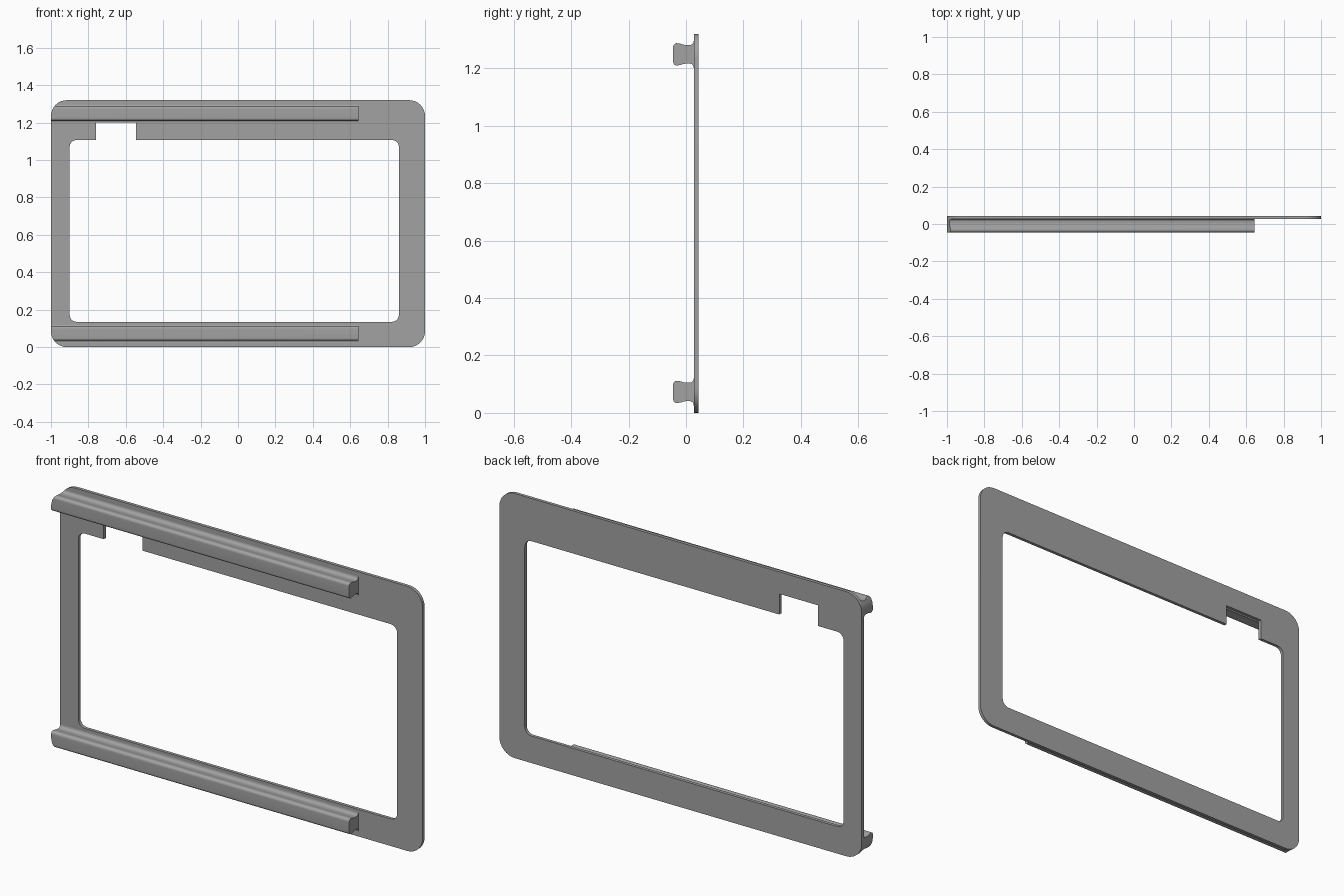
import bpy, bmesh
from math import sin, cos, pi

if "Cube" in bpy.data.objects:
    bpy.data.objects.remove(bpy.data.objects["Cube"])

grey = bpy.data.materials.new("mid grey")
grey.use_nodes = True
COLOUR = (0.36, 0.36, 0.36, 1)
grey.diffuse_color = COLOUR
grey.node_tree.nodes["Principled BSDF"].inputs["Base Color"].default_value = COLOUR

HEIGHT = 1.32
PLATE_FRONT, PLATE_BACK = 0.027, 0.043


def arc(cx, cz, r, start, end, steps=8):
    """Points along an arc, angles in quarter turns."""
    return [(cx + r * cos(a * pi / 2), cz + r * sin(a * pi / 2))
            for a in (start + (end - start) * i / steps for i in range(steps + 1))]


def rounded_rect(x0, x1, z0, z1, r):
    return (arc(x0 + r, z0 + r, r, 2, 3) + arc(x1 - r, z0 + r, r, 3, 4)
            + arc(x1 - r, z1 - r, r, 0, 1) + arc(x0 + r, z1 - r, r, 1, 2))


def prism(name, points, place, offset):
    """Extrude a closed outline; place maps its 2D points into space."""
    bm = bmesh.new()
    face = bm.faces.new([bm.verts.new(place(*p)) for p in points])
    grown = bmesh.ops.extrude_face_region(bm, geom=[face])["geom"]
    bmesh.ops.translate(bm, vec=offset,
                        verts=[v for v in grown if isinstance(v, bmesh.types.BMVert)])
    bmesh.ops.recalc_face_normals(bm, faces=bm.faces)
    mesh = bpy.data.meshes.new(name)
    bm.to_mesh(mesh)
    bm.free()
    mesh.materials.append(grey)
    obj = bpy.data.objects.new(name, mesh)
    bpy.context.collection.objects.link(obj)
    return obj


def slab(name, points, front, back):
    return prism(name, points, lambda x, z: (x, front, z), (0, back - front, 0))


def boolean(obj, cutter, operation):
    mod = obj.modifiers.new(operation.title(), "BOOLEAN")
    mod.object, mod.operation, mod.solver = cutter, operation, "EXACT"
    bpy.context.view_layer.objects.active = obj
    bpy.ops.object.modifier_apply(modifier=mod.name)


def smooth(obj):
    bpy.ops.object.select_all(action="DESELECT")
    obj.select_set(True)
    bpy.context.view_layer.objects.active = obj
    bpy.ops.object.shade_smooth_by_angle(angle=pi / 6)


# Frame plate with a rounded window and a notch in its top bar
outline = rounded_rect(-1, 1, 0, HEIGHT, 0.085)
plate = slab("frame_plate", outline, PLATE_FRONT, PLATE_BACK)
window = slab("window_cutter", rounded_rect(-0.9, 0.86, 0.135, 1.107, 0.037), -0.1, 0.1)
notch = slab("notch_cutter", [(-0.76, 1.05), (-0.545, 1.05), (-0.545, 1.21), (-0.76, 1.21)],
             -0.1, 0.1)
boolean(plate, window, "DIFFERENCE")
boolean(plate, notch, "DIFFERENCE")
smooth(plate)

# Rail section: rounded lip in front, narrow neck, fillet flaring into the plate
upper = (arc(-0.031, 0.025, 0.014, 2, 1) + [(-0.02, 0.037), (-0.008, 0.0335), (0.002, 0.032)]
         + arc(0.012, 0.047, 0.015, 3, 4, 6) + [(PLATE_FRONT + 0.001, 0.047)])
section = upper + [(y, -z) for y, z in reversed(upper)]

# Two rails, trimmed to the rounded corners of the plate
trim = slab("corner_trim", outline, -0.2, 0.2)
for name, height in (("lower_rail", 0.073), ("upper_rail", 1.249)):
    rail = prism(name, section, lambda y, z: (-1.05, y, z + height), (1.695, 0, 0))
    boolean(rail, trim, "INTERSECT")
    smooth(rail)

for helper in (window, notch, trim):
    bpy.data.objects.remove(helper)
